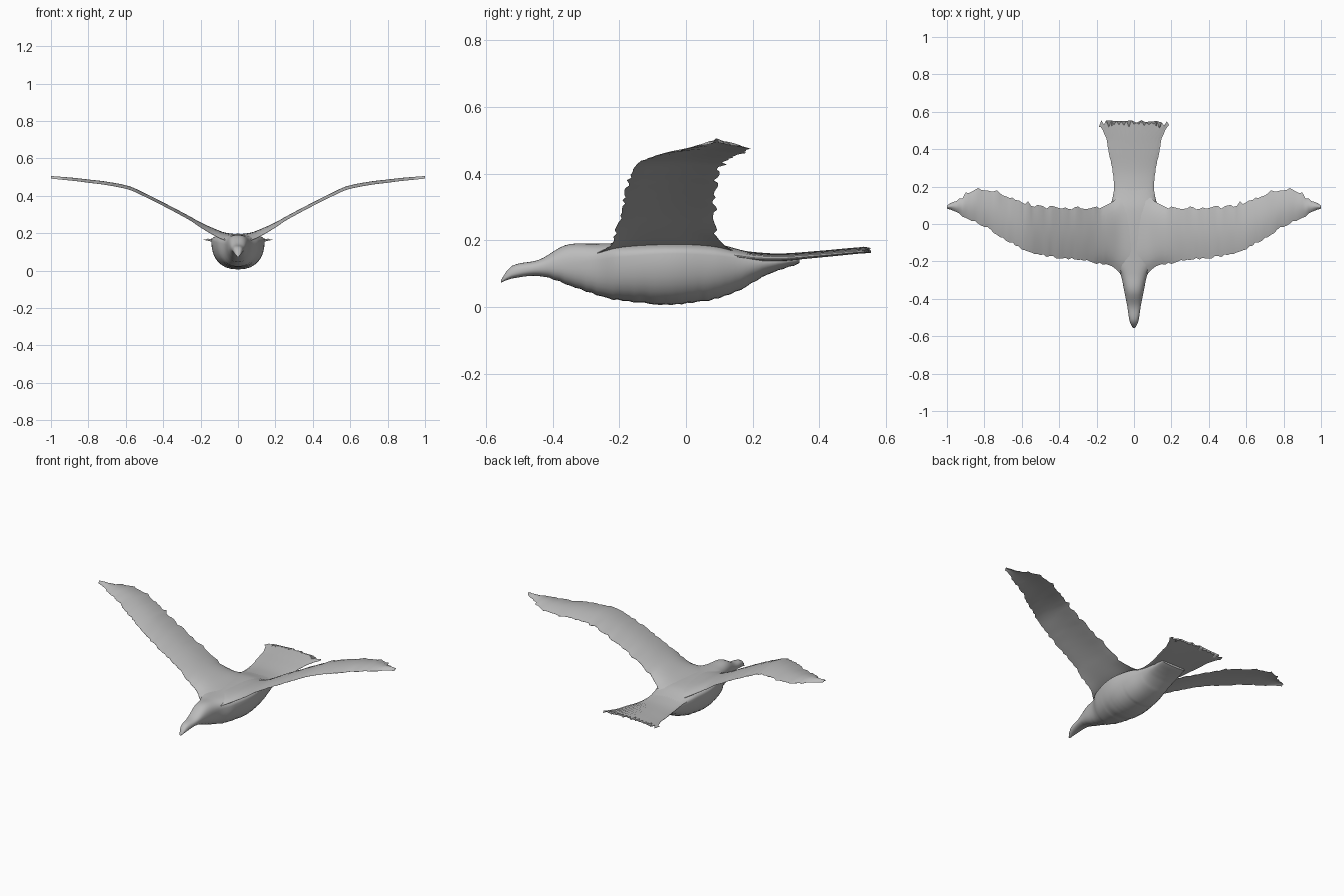
import bpy, math, random

random.seed(4)
cube = bpy.data.objects.get("Cube")
if cube:
    bpy.data.objects.remove(cube, do_unlink=True)

grey = bpy.data.materials.new("plumage_grey")
grey.use_nodes = True
grey.diffuse_color = (0.5, 0.5, 0.5, 1)
grey.node_tree.nodes["Principled BSDF"].inputs["Base Color"].default_value = (0.5, 0.5, 0.5, 1)


def sample(table, t):
    """Smooth interpolation through rows of (t, value, value...)."""
    i = 0
    while i < len(table) - 2 and t > table[i + 1][0]:
        i += 1
    a, b = table[i], table[i + 1]
    p, n = table[max(i - 1, 0)], table[min(i + 2, len(table) - 1)]
    h = b[0] - a[0]
    s = min(max((t - a[0]) / h, 0), 1)
    out = []
    for k in range(1, len(a)):
        ma = (b[k] - p[k]) / (b[0] - p[0]) * h
        mb = (n[k] - a[k]) / (n[0] - a[0]) * h
        out.append((2*s**3 - 3*s*s + 1) * a[k] + (s**3 - 2*s*s + s) * ma
                   + (3*s*s - 2*s**3) * b[k] + (s**3 - s*s) * mb)
    return out


def loft(name, rings):
    """Skin a list of equal closed rings and cap both ends."""
    n = len(rings[0])
    verts = [p for ring in rings for p in ring]
    faces = [tuple(range(n)), tuple(range(len(verts) - n, len(verts)))]
    for r in range(len(rings) - 1):
        for k in range(n):
            j = (k + 1) % n
            faces.append((r*n + k, r*n + j, r*n + n + j, r*n + n + k))
    mesh = bpy.data.meshes.new(name)
    mesh.from_pydata(verts, [], faces)
    mesh.materials.append(grey)
    obj = bpy.data.objects.new(name, mesh)
    bpy.context.collection.objects.link(obj)
    bpy.ops.object.select_all(action='DESELECT')
    obj.select_set(True)
    bpy.context.view_layer.objects.active = obj
    bpy.ops.object.mode_set(mode='EDIT')
    bpy.ops.mesh.select_all(action='SELECT')
    bpy.ops.mesh.normals_make_consistent(inside=False)
    bpy.ops.object.mode_set(mode='OBJECT')
    bpy.ops.object.shade_smooth_by_angle(angle=math.radians(50))
    return obj


# Body with head and hooked beak: y, top, bottom, half width, height of widest point
BODY = [(-0.555, 0.080, 0.073, 0.006, 0.077), (-0.525, 0.122, 0.085, 0.022, 0.10),
        (-0.44, 0.142, 0.093, 0.036, 0.118), (-0.36, 0.186, 0.068, 0.052, 0.13),
        (-0.27, 0.190, 0.036, 0.072, 0.14), (-0.20, 0.192, 0.022, 0.110, 0.15),
        (-0.05, 0.197, 0.006, 0.142, 0.16), (0.08, 0.192, 0.024, 0.128, 0.155),
        (0.17, 0.170, 0.056, 0.108, 0.145), (0.25, 0.153, 0.100, 0.098, 0.138),
        (0.34, 0.148, 0.132, 0.08, 0.142)]
rings = []
STEPS, SIDES = 56, 32
for i in range(STEPS + 1):
    y = -0.555 + 0.895 * i / STEPS
    top, low, wide, mid = sample(BODY, y)
    ruffle = random.uniform(-0.004, 0.004) if i % 2 and i > 8 else 0
    ring = []
    for k in range(SIDES):
        a = math.tau * k / SIDES
        c, s = math.cos(a), math.sin(a)
        x = wide * math.copysign(abs(c) ** 0.85, c)
        reach = top - mid if s > 0 else mid - low + ruffle
        ring.append((x, y, mid + reach * math.copysign(abs(s) ** 0.85, s)))
    rings.append(ring)
loft("body", rings)

# Wings, one sheet sweeping over the back: x, leading y, trailing y, height, thickness
WING = [(0, -0.30, 0.17, 0.190, 0.020), (0.07, -0.265, 0.155, 0.193, 0.026),
        (0.12, -0.225, 0.115, 0.208, 0.028), (0.20, -0.208, 0.092, 0.244, 0.020),
        (0.30, -0.190, 0.090, 0.299, 0.015), (0.40, -0.180, 0.088, 0.352, 0.013),
        (0.50, -0.165, 0.092, 0.402, 0.013), (0.58, -0.140, 0.118, 0.438, 0.013),
        (0.70, -0.075, 0.162, 0.463, 0.012), (0.80, -0.012, 0.184, 0.476, 0.010),
        (0.87, 0.022, 0.180, 0.485, 0.008), (0.94, 0.054, 0.132, 0.492, 0.006),
        (1.0, 0.082, 0.098, 0.498, 0.003)]
HALF, CHORD = 60, 12
ragged = [(random.uniform(-0.006, 0.006), random.uniform(-0.013, 0.009)) for _ in range(HALF + 1)]
rings = []
for i in range(-HALF, HALF + 1):
    x = i / HALF
    lead, trail, z, thick = sample(WING, abs(x))
    if 8 < abs(i) < HALF:
        lead += ragged[abs(i)][0]
        trail += ragged[abs(i)][1]
    upper, lower = [], []
    for k in range(CHORD + 1):
        v = k / CHORD
        bulge = thick * (0.08 + 0.92 * math.sin(math.pi * v) ** 0.7) / 2
        camber = 0.012 * math.sin(math.pi * v) * min(1, abs(x) * 4) - 0.006
        # Shoulder feathers dip toward the neck and rump
        dip = 0.035 * abs(2*v - 1) ** 4 * max(0, 1 - abs(x) / 0.25)
        y = lead + (trail - lead) * v
        upper.append((x, y, z + camber + bulge - dip))
        lower.append((x, y, z + camber - bulge - dip))
    rings.append(upper + lower[::-1])
loft("wings", rings)

# Fanned tail: y, half width, height, thickness
TAIL = [(0.06, 0.10, 0.155, 0.035), (0.14, 0.112, 0.155, 0.034), (0.20, 0.106, 0.148, 0.030),
        (0.28, 0.114, 0.146, 0.022), (0.40, 0.138, 0.156, 0.014), (0.48, 0.158, 0.164, 0.010),
        (0.54, 0.188, 0.170, 0.006)]
ROWS, COLS = 24, 28
tips = [random.uniform(0, 0.016) if k % 2 else random.uniform(-0.028, -0.006) for k in range(COLS + 1)]
rings = []
for r in range(ROWS + 1):
    t = r / ROWS
    y = 0.06 + 0.48 * t
    wide, z, thick = sample(TAIL, y)
    wide += random.uniform(-0.004, 0.003) * t
    upper, lower = [], []
    for k in range(COLS + 1):
        u = 2 * k / COLS - 1
        bulge = thick * (0.1 + 0.9 * math.sqrt(max(0, 1 - u*u))) / 2
        ridge = 0.002 * t * (-1) ** k + 0.006 * t * (1 - 2*u*u)
        yy = y + (tips[k] if r == ROWS else 0)
        upper.append((u * wide, yy, z + ridge + bulge))
        lower.append((u * wide, yy, z + ridge - bulge))
    rings.append(upper + lower[::-1])
loft("tail", rings)
